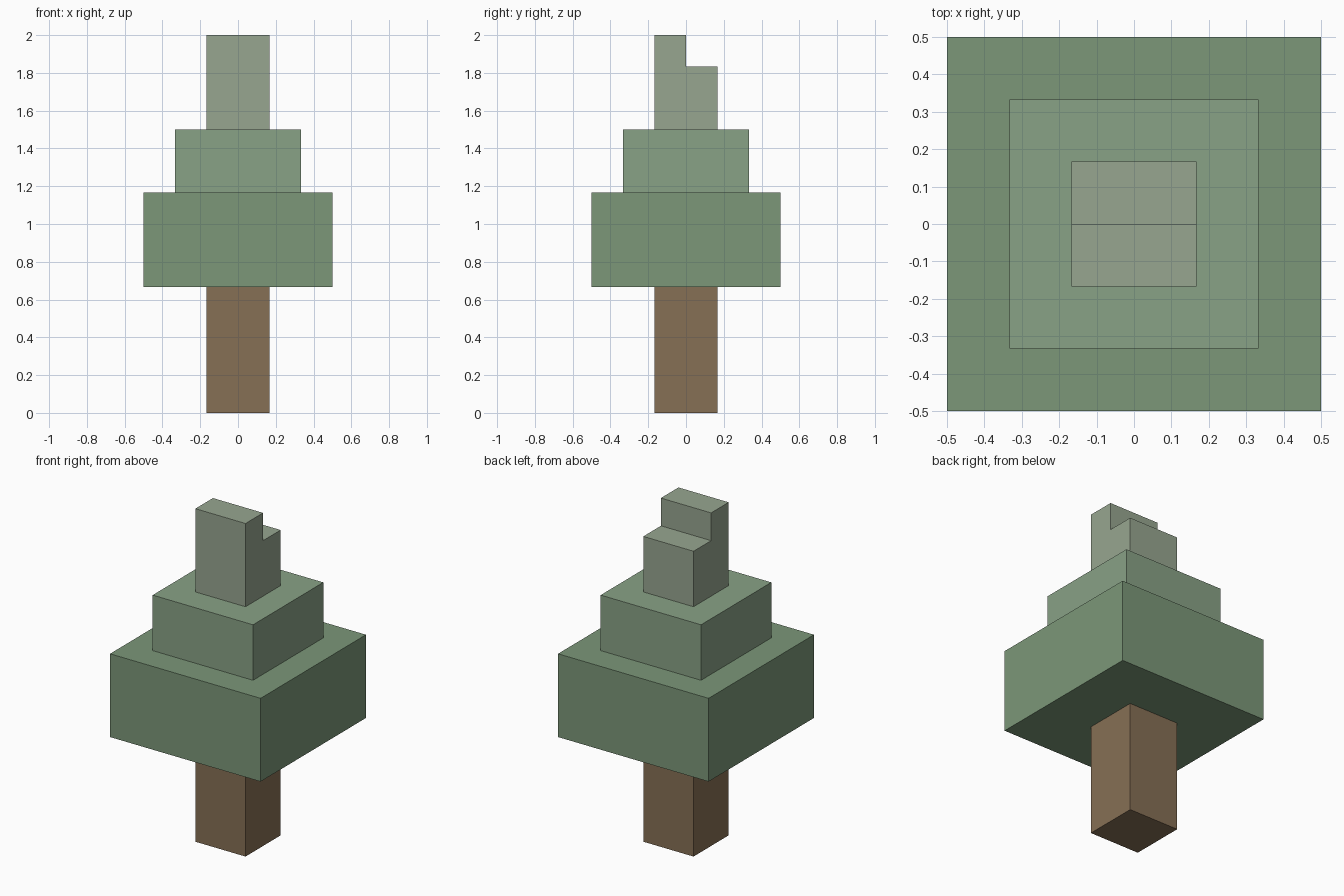
import bpy
import bmesh

if "Cube" in bpy.data.objects:
    bpy.data.objects.remove(bpy.data.objects["Cube"])

U = 1 / 6  # all parts sit on a grid of sixths


def material(name, rgb):
    mat = bpy.data.materials.new(name)
    mat.diffuse_color = (*rgb, 1)
    mat.use_nodes = True
    mat.node_tree.nodes["Principled BSDF"].inputs["Base Color"].default_value = mat.diffuse_color
    return mat


def extruded(name, profile, half_width, mat):
    """Extrude a (y, z) side profile, in grid units, along x."""
    bm = bmesh.new()
    face = bm.faces.new([bm.verts.new((-half_width * U, y * U, z * U)) for y, z in profile])
    result = bmesh.ops.extrude_face_region(bm, geom=[face])
    moved = [g for g in result["geom"] if isinstance(g, bmesh.types.BMVert)]
    bmesh.ops.translate(bm, verts=moved, vec=(2 * half_width * U, 0, 0))
    bmesh.ops.recalc_face_normals(bm, faces=bm.faces)
    mesh = bpy.data.meshes.new(name)
    bm.to_mesh(mesh)
    bm.free()
    mesh.materials.append(mat)
    obj = bpy.data.objects.new(name, mesh)
    bpy.context.collection.objects.link(obj)
    return obj


def block(name, half, z0, z1, mat):
    return extruded(name, [(-half, z0), (half, z0), (half, z1), (-half, z1)], half, mat)


# Trunk and the two wide foliage tiers
block("trunk", 1, 0, 4, material("bark", (0.24, 0.16, 0.09)))
block("lower_foliage", 3, 4, 7, material("dark_leaf", (0.20, 0.31, 0.19)))
block("middle_foliage", 2, 7, 9, material("mid_leaf", (0.25, 0.36, 0.24)))

# Stepped tree top, taller at the front
extruded("top_foliage", [(-1, 9), (1, 9), (1, 11), (0, 11), (0, 12), (-1, 12)], 1,
         material("pale_leaf", (0.31, 0.38, 0.28)))
